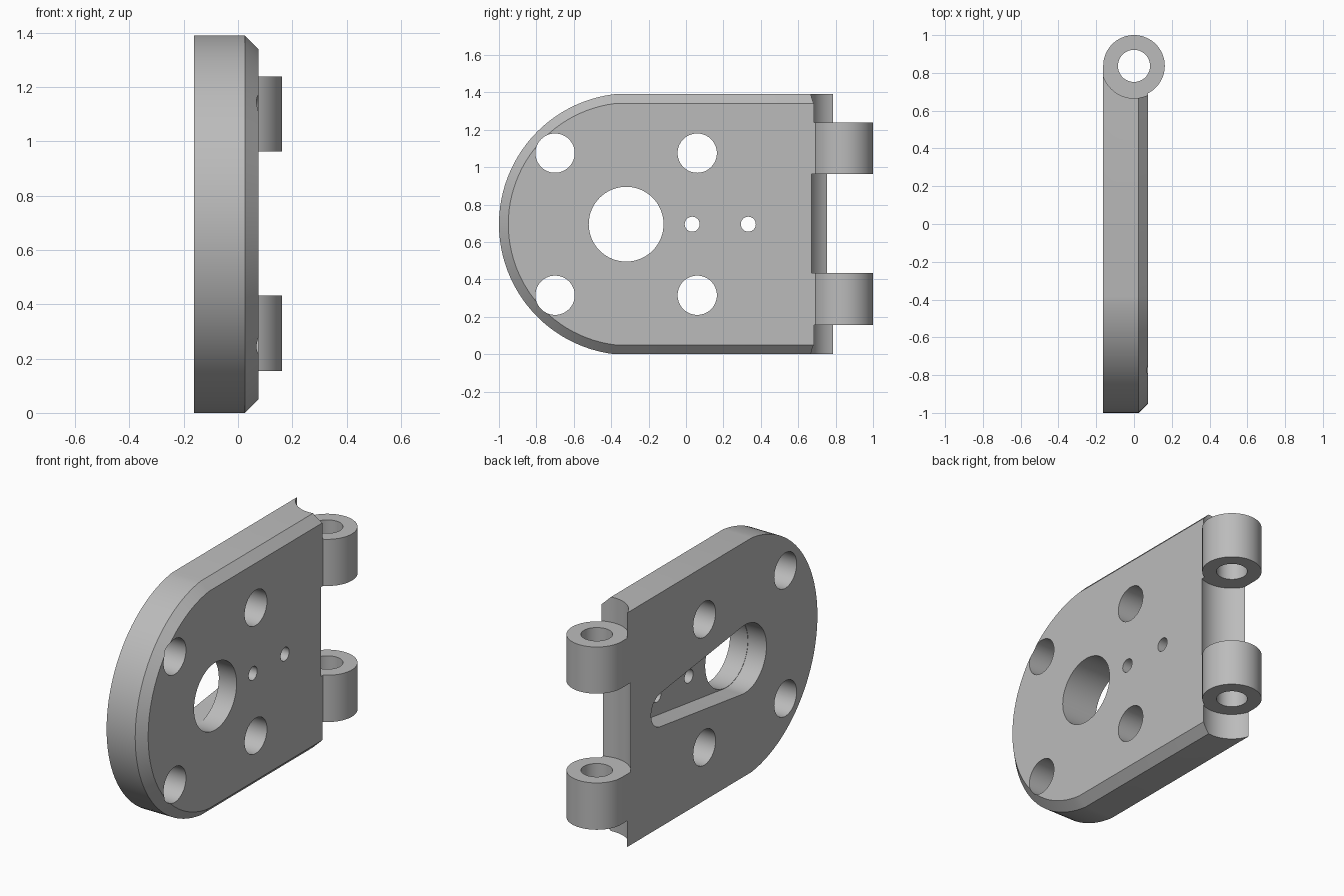
import bpy, bmesh
from math import sin, cos, pi, asin, acos, radians

if "Cube" in bpy.data.objects:
    bpy.data.objects.remove(bpy.data.objects["Cube"], do_unlink=True)

steel = bpy.data.materials.new("plain_grey")
steel.use_nodes = True
grey = (0.5, 0.5, 0.5, 1)
steel.diffuse_color = grey
steel.node_tree.nodes["Principled BSDF"].inputs["Base Color"].default_value = grey

HEIGHT, MID = 1.39, 0.695
BACK, FRONT = -0.163, 0.075       # plate faces along x
CHAMFER = 0.05
PIN_Y, KNUCKLE_R, BORE_R = 0.837, 0.163, 0.085


def loft(name, rings):
    """Solid skinned through matching rings of points, capped at both ends."""
    bm = bmesh.new()
    loops = [[bm.verts.new(p) for p in ring] for ring in rings]
    n = len(loops[0])
    for a, b in zip(loops, loops[1:]):
        for i in range(n):
            j = (i + 1) % n
            bm.faces.new((a[i], a[j], b[j], b[i]))
    bm.faces.new(loops[0])
    bm.faces.new(loops[-1])
    bmesh.ops.recalc_face_normals(bm, faces=bm.faces)
    mesh = bpy.data.meshes.new(name)
    bm.to_mesh(mesh)
    bm.free()
    mesh.materials.append(steel)
    ob = bpy.data.objects.new(name, mesh)
    bpy.context.collection.objects.link(ob)
    return ob


def arc(cy, cz, r, start, end, n):
    return [(cy + r * cos(start + (end - start) * i / n),
             cz + r * sin(start + (end - start) * i / n)) for i in range(n + 1)]


def across(name, outline, x0, x1):
    return loft(name, [[(x, y, z) for y, z in outline] for x in (x0, x1)])


def hole(y, z, r):
    return across("hole_cutter", arc(y, z, r, 0, 2 * pi, 64)[:-1], -0.4, 0.4)


def pin_cylinder(name, r, z0, z1):
    circle = arc(0, PIN_Y, r, 0, 2 * pi, 72)[:-1]
    return loft(name, [[(x, y, z) for x, y in circle] for z in (z0, z1)])


def combine(target, tool, operation):
    mod = target.modifiers.new("combine", 'BOOLEAN')
    mod.operation, mod.solver, mod.object = operation, 'EXACT', tool
    bpy.context.view_layer.objects.active = target
    bpy.ops.object.modifier_apply(modifier=mod.name)
    bpy.data.objects.remove(tool, do_unlink=True)


def plate_outline(inset):
    """Square at the hinge, rounded at the free end."""
    r, h = 0.70 - inset, MID - inset
    a = asin(h / r)
    return ([(PIN_Y, MID + h)] + arc(-0.30, MID, r, pi - a, pi + a, 48)
            + [(PIN_Y, MID - h)])


# Plate with one chamfered face
sections = [(BACK, 0), (FRONT - CHAMFER, 0), (FRONT, CHAMFER)]
plate = loft("hinge_plate", [[(x, y, z) for y, z in plate_outline(d)] for x, d in sections])

# Concave clearances between and beyond the knuckles
knuckles = [(0.155, 0.433), (0.963, 1.24)]
for r, z0, z1 in ((0.171, -0.1, knuckles[0][0]),
                  (0.183, knuckles[0][1], knuckles[1][0]),
                  (0.171, knuckles[1][1], HEIGHT + 0.1)):
    combine(plate, pin_cylinder("clearance_cutter", r, z0, z1), 'DIFFERENCE')

# Knuckles and pin bore
for z0, z1 in knuckles:
    combine(plate, pin_cylinder("knuckle", KNUCKLE_R, z0, z1), 'UNION')
combine(plate, pin_cylinder("bore_cutter", BORE_R, -0.1, HEIGHT + 0.1), 'DIFFERENCE')

# Tapered pocket in the back face
big_y, big_r, small_y, small_r = -0.32, 0.202, 0.46, 0.10
t = acos((big_r - small_r) / (small_y - big_y))
pocket = (arc(big_y, MID, big_r, t, 2 * pi - t, 40)
          + arc(small_y, MID, small_r, -t, t, 24))
combine(plate, across("pocket_cutter", pocket, -0.4, -0.042), 'DIFFERENCE')

# Through holes: large, two small, four for bolts
combine(plate, hole(big_y, MID, 0.2), 'DIFFERENCE')
for y in (0.033, 0.333):
    combine(plate, hole(y, MID, 0.04), 'DIFFERENCE')
for y in (-0.70, 0.06):
    for side in (-1, 1):
        combine(plate, hole(y, MID + side * 0.38, 0.105), 'DIFFERENCE')

# Smooth curved walls, crisp edges
bpy.ops.object.select_all(action='DESELECT')
plate.select_set(True)
bpy.context.view_layer.objects.active = plate
bpy.ops.object.shade_smooth_by_angle(angle=radians(25))
